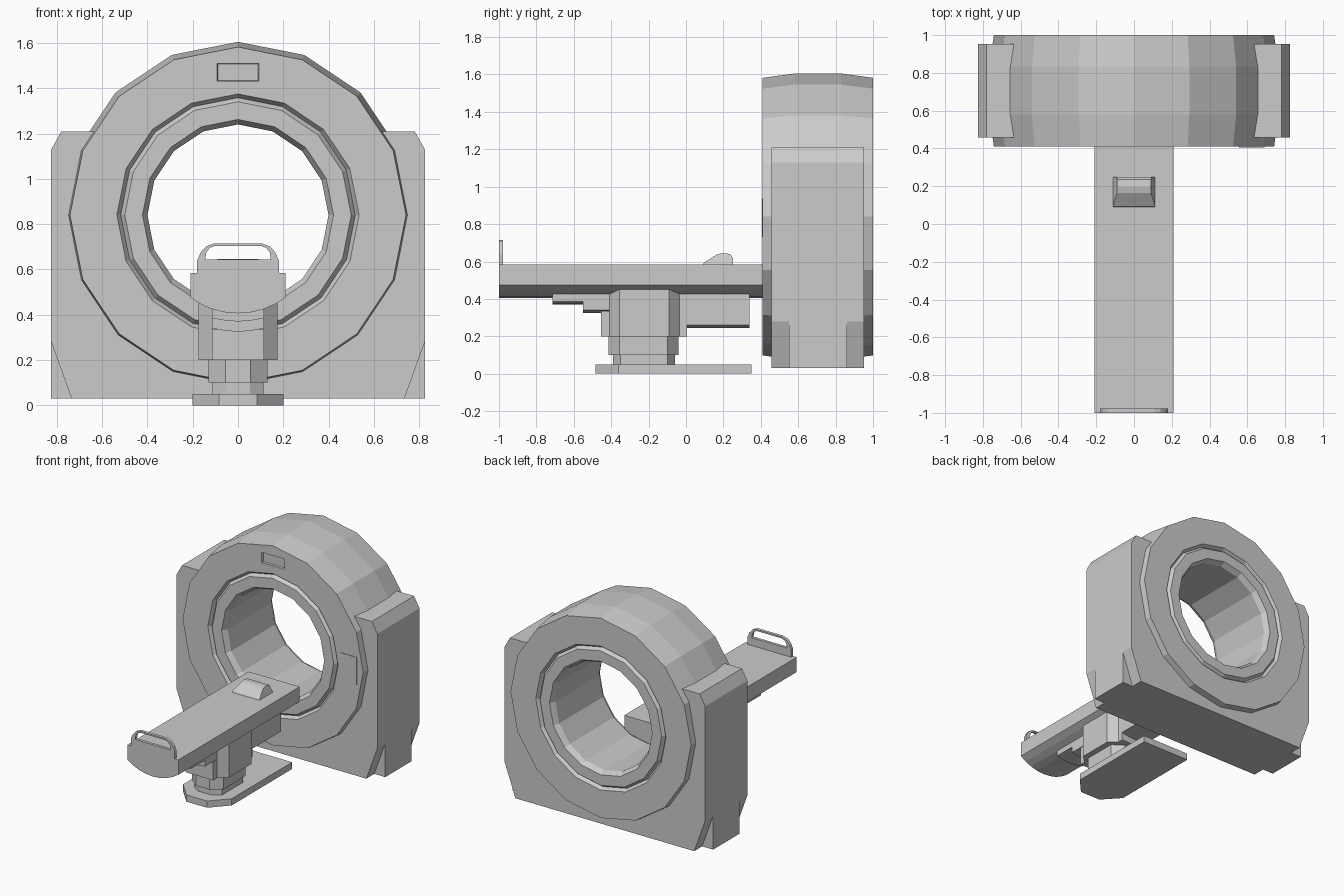
import bpy, bmesh
from math import sin, cos, pi, radians
from mathutils import Vector

cube = bpy.data.objects.get("Cube")
if cube:
    bpy.data.objects.remove(cube, do_unlink=True)

grey = bpy.data.materials.new("light grey")
grey.use_nodes = True
colour = (0.6, 0.6, 0.6, 1)
grey.diffuse_color = colour
grey.node_tree.nodes["Principled BSDF"].inputs["Base Color"].default_value = colour


def finish(name, bm):
    bmesh.ops.recalc_face_normals(bm, faces=bm.faces)
    mesh = bpy.data.meshes.new(name)
    bm.to_mesh(mesh)
    bm.free()
    mesh.materials.append(grey)
    ob = bpy.data.objects.new(name, mesh)
    bpy.context.collection.objects.link(ob)
    return ob


def prism(name, outline, axis, lo, hi, taper=1.0):
    """Extrude a 2D outline along an axis; taper scales the far end."""
    def place(a, b, t):
        return {"x": (t, a, b), "y": (a, t, b), "z": (a, b, t)}[axis]
    bm = bmesh.new()
    n = len(outline)
    ca = sum(p[0] for p in outline) / n
    cb = sum(p[1] for p in outline) / n
    near = [bm.verts.new(place(a, b, lo)) for a, b in outline]
    far = [bm.verts.new(place(ca + (a - ca) * taper, cb + (b - cb) * taper, hi))
           for a, b in outline]
    bm.faces.new(near)
    bm.faces.new(far)
    for i in range(n):
        j = (i + 1) % n
        bm.faces.new((near[i], near[j], far[j], far[i]))
    return finish(name, bm)


def rect(a0, a1, b0, b1):
    return [(a0, b0), (a1, b0), (a1, b1), (a0, b1)]


def chamfered(w, y0, y1, cx, cy):
    """Rectangle in plan with cut corners."""
    return [(-w + cx, y0), (w - cx, y0), (w, y0 + cy), (w, y1 - cy),
            (w - cx, y1), (-w + cx, y1), (-w, y1 - cy), (-w, y0 + cy)]


def mirrored(half):
    """Complete an outline given from the +x side, mirrored in x."""
    return half + [(-a, b) for a, b in reversed(half) if a > 0]


def cut(ob, cutter):
    mod = ob.modifiers.new("cut", "BOOLEAN")
    mod.operation = "DIFFERENCE"
    mod.solver = "EXACT"
    mod.object = cutter
    bpy.context.view_layer.objects.active = ob
    bpy.ops.object.modifier_apply(modifier=mod.name)
    bpy.data.objects.remove(cutter, do_unlink=True)


CZ, MID, SIDES = 0.84, 0.705, 16

# Gantry ring: closed profile of radius and distance from the middle, turned about y
half = [(0.40, 0.255), (0.422, 0.295), (0.50, 0.295), (0.518, 0.27),
        (0.535, 0.295), (0.742, 0.295), (0.765, 0.125)]
profile = [(r, MID - d) for r, d in half] + [(r, MID + d) for r, d in reversed(half)]
bm = bmesh.new()
rings = []
for i in range(SIDES):
    a = 2 * pi * i / SIDES
    rings.append([bm.verts.new((r * sin(a), y, CZ + r * cos(a))) for r, y in profile])
for i in range(SIDES):
    p, q = rings[i], rings[(i + 1) % SIDES]
    for k in range(len(profile)):
        m = (k + 1) % len(profile)
        bm.faces.new((p[k], p[m], q[m], q[k]))
ring = finish("gantry_ring", bm)

# Recessed display at the top of the ring and control panel on its left
cut(ring, prism("display_cutter", rect(-0.097, 0.097, 1.43, 1.51), "y", 0.40, 0.425, 0.9))
prism("control_panel", rect(0.557, 0.69, 0.732, 0.938), "y", 0.406, 0.414)

# Gantry housing: cradle around the lower part of the ring
arc = [(0.62 * cos(a), CZ + 0.62 * sin(a))
       for a in [radians(36.6 - 126.6 * i / 10) for i in range(11)]]
side = [(0.825, 0.03), (0.825, 1.13), (0.78, 1.21)] + arc[:-1] + [(0, CZ - 0.62)]
housing = prism("gantry_housing", mirrored(side), "y", 0.457, 0.953)

# Sloped cuts at the four lower corners of the housing
for s in (-1, 1):
    wedge = [(s * 0.735, 0.03), (s * 0.699, -0.07), (s * 0.9, -0.07),
             (s * 0.9, 0.28), (s * 0.825, 0.28)]
    cut(housing, prism("corner_cutter", wedge, "y", 0.40, 0.55))
    cut(housing, prism("corner_cutter", wedge, "y", 0.86, 1.0))

# Patient table with a curved underside
prism("table_top", mirrored([(0.21, 0.585), (0.21, 0.475), (0.165, 0.447),
                             (0.115, 0.425), (0.06, 0.411), (0, 0.406)]), "y", -1, 0.425)

# Table handle: arched plate with a slot
handle = prism("table_handle", mirrored([(0.18, 0.58), (0.18, 0.64), (0.165, 0.675),
                                         (0.14, 0.702), (0.105, 0.715)]), "y", -1, -0.978)
cut(handle, prism("slot_cutter", mirrored([(0.145, 0.643), (0.14, 0.675), (0.125, 0.695),
                                           (0.1, 0.704)]), "y", -1.1, -0.9))

# Head rest: wedge narrowing to its top
rest = prism("head_rest", [(0.09, 0.583), (0.095, 0.593), (0.165, 0.638), (0.195, 0.645),
                           (0.235, 0.64), (0.25, 0.62), (0.25, 0.583)], "x", -0.112, 0.112)
for v in rest.data.vertices:
    if v.co.z > 0.61:
        v.co.x *= 0.8


def under_block(name, w, z, y0, y1):
    """Block below the table with a bowed underside."""
    prism(name, mirrored([(w, 0.45), (w, z + 0.015), (w / 2, z + 0.004), (0, z)]),
          "y", y0, y1)


under_block("front_slide", 0.115, 0.37, -0.715, -0.5)
under_block("middle_slide", 0.115, 0.325, -0.55, -0.4)
under_block("rear_slide", 0.115, 0.245, -0.05, 0.34)

# Pedestal: stacked cut-corner blocks, widest at the top
prism("pedestal_head", chamfered(0.175, -0.41, -0.035, 0.06, 0.055), "z", 0.2, 0.45)
prism("pedestal_front_block", rect(-0.115, 0.115, -0.455, -0.38), "z", 0.2, 0.335)
prism("pedestal_rear_block", rect(-0.115, 0.115, -0.06, 0.005), "z", 0.2, 0.3)
prism("pedestal_collar", chamfered(0.13, -0.415, -0.04, 0.075, 0.06), "z", 0.1, 0.2)
prism("pedestal_foot", chamfered(0.113, -0.39, -0.06, 0.06, 0.04), "z", 0.05, 0.1)

# Floor plate with cut front corners
prism("floor_plate", mirrored([(0.2, 0.35), (0.2, -0.36), (0.085, -0.485)]), "z", 0, 0.05)
